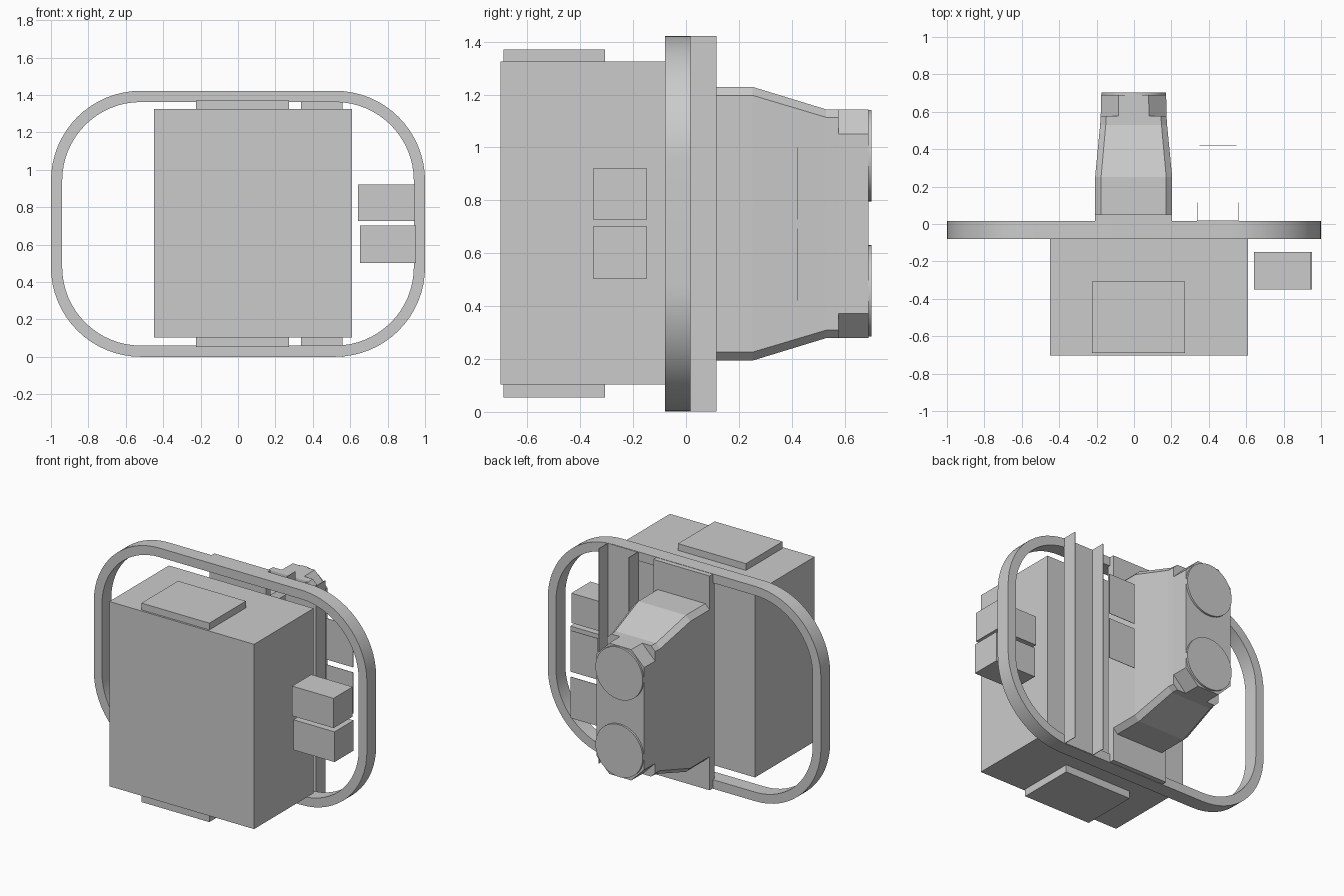
import bpy, bmesh, math

if "Cube" in bpy.data.objects:
    bpy.data.objects.remove(bpy.data.objects["Cube"])

ZC = 0.711  # mid height shared by the ring and the rear body


def make(name, bm, smooth=False):
    bmesh.ops.recalc_face_normals(bm, faces=bm.faces[:])
    me = bpy.data.meshes.new(name)
    bm.to_mesh(me)
    bm.free()
    ob = bpy.data.objects.new(name, me)
    bpy.context.collection.objects.link(ob)
    if smooth:
        bpy.context.view_layer.objects.active = ob
        ob.select_set(True)
        bpy.ops.object.shade_smooth_by_angle(angle=math.radians(30))
        ob.select_set(False)
    return ob


def box(name, x0, x1, y0, y1, z0, z1):
    bm = bmesh.new()
    bmesh.ops.create_cube(bm, size=1)
    for v in bm.verts:
        v.co = ((x0 + x1) / 2 + v.co.x * (x1 - x0),
                (y0 + y1) / 2 + v.co.y * (y1 - y0),
                (z0 + z1) / 2 + v.co.z * (z1 - z0))
    return make(name, bm)


def loft(name, sections, closed=False, smooth=False):
    """Skin equal-length point loops; cap the ends unless closed."""
    bm = bmesh.new()
    loops = [[bm.verts.new(p) for p in s] for s in sections]
    n = len(loops[0])
    pairs = list(zip(loops, loops[1:] + loops[:1] if closed else loops[1:]))
    for a, b in pairs:
        for i in range(n):
            j = (i + 1) % n
            bm.faces.new((a[i], a[j], b[j], b[i]))
    if not closed:
        bm.faces.new(loops[0])
        bm.faces.new(loops[-1])
    return make(name, bm, smooth)


def rounded(w, h, r, y, seg=16):
    """Rounded rectangle loop in the xz plane."""
    pts = []
    for k, (sx, sz) in enumerate([(1, 1), (-1, 1), (-1, -1), (1, -1)]):
        for i in range(seg + 1):
            a = math.pi / 2 * (k + i / seg)
            pts.append((sx * (w - r) + r * math.cos(a), y,
                        ZC + sz * (h - r) + r * math.sin(a)))
    return pts


def octagon(y, w, h, c):
    """Rectangle loop with cut corners in the xz plane."""
    q = [(w, h - c), (w - c, h), (c - w, h), (-w, h - c),
         (-w, c - h), (c - w, -h), (w - c, -h), (w, c - h)]
    return [(x - 0.002, y, ZC + z) for x, z in q]


# Rounded frame
loft("frame_ring", [rounded(1, ZC, 0.48, -0.08), rounded(1, ZC, 0.48, 0.017),
                    rounded(0.94, ZC - 0.06, 0.42, 0.017),
                    rounded(0.94, ZC - 0.06, 0.42, -0.08)], closed=True, smooth=True)

# Front housing with pads above and below
box("main_housing", -0.45, 0.61, -0.703, -0.08, 0.102, 1.325)
box("top_pad", -0.224, 0.273, -0.69, -0.307, 1.325, 1.37)
box("bottom_pad", -0.224, 0.273, -0.69, -0.307, 0.053, 0.102)

# Side boxes
box("side_box_upper", 0.641, 0.945, -0.35, -0.15, 0.725, 0.922)
box("side_box_lower", 0.651, 0.952, -0.35, -0.15, 0.502, 0.702)

# Upright channel: web and two flanges
box("channel_web", 0.336, 0.56, 0.014, 0.02, 0.003, 1.42)
for i, x in enumerate((0.336, 0.556)):
    box(f"channel_flange_{i + 1}", x, x + 0.004, 0.014, 0.115, 0.0, 1.422)

# Floating panels
for i, z in enumerate((0.42, 0.727)):
    box(f"thin_panel_{i + 1}", 0.35, 0.548, 0.42, 0.423, z, z + 0.273)

# Rear mount plate and tapered body, with deep corner cuts at its end
box("mount_plate", -0.208, 0.204, 0.0, 0.05, 0.002, 1.42)
loft("rear_body", [octagon(0.05, 0.206, 0.518, 0.032),
                   octagon(0.252, 0.206, 0.518, 0.032),
                   octagon(0.53, 0.179, 0.433, 0.03),
                   octagon(0.577, 0.176, 0.433, 0.03),
                   octagon(0.577, 0.176, 0.433, 0.094),
                   octagon(0.69, 0.174, 0.433, 0.094)])

# End discs
for i, z in enumerate((0.457, 0.969)):
    loops = [[(-0.002 + 0.173 * math.cos(a * math.tau / 48), y,
               z + 0.173 * math.sin(a * math.tau / 48)) for a in range(48)]
             for y in (0.68, 0.703)]
    loft(f"end_disc_{i + 1}", loops, smooth=True)
